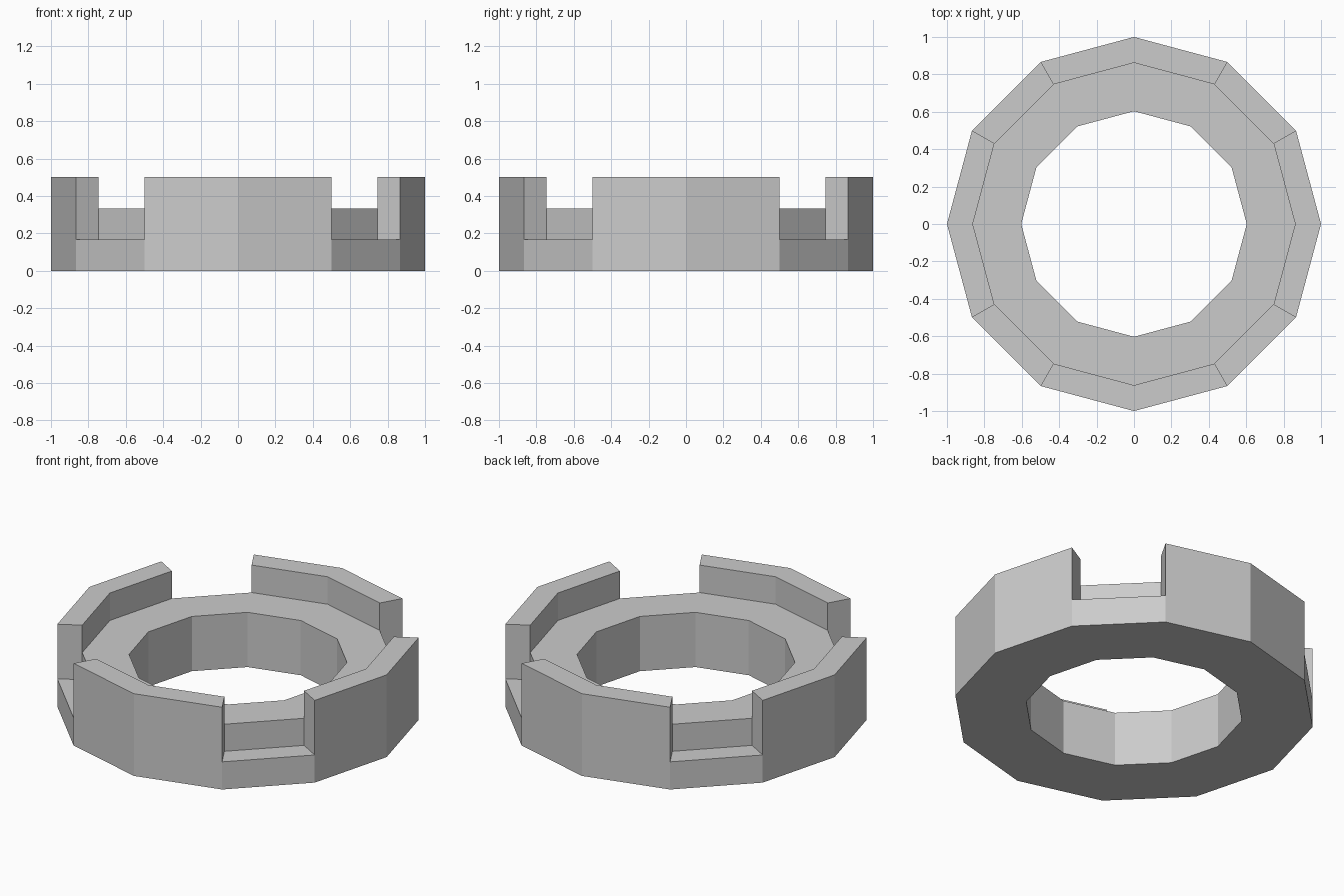
import bpy, bmesh
from math import cos, sin, radians

if "Cube" in bpy.data.objects:
    bpy.data.objects.remove(bpy.data.objects["Cube"])

SIDES = 12
R_OUT, R_RIM, R_HOLE = 1.0, 0.862, 0.603
Z_NOTCH, Z_LEDGE, Z_TOP = 0.168, 0.333, 0.5

bm = bmesh.new()
cache = {}


def vert(i, r, z):
    key = (i % SIDES, r, z)
    if key not in cache:
        a = radians(360 / SIDES * i)
        cache[key] = bm.verts.new((r * cos(a), r * sin(a), z))
    return cache[key]


def face(*points):
    bm.faces.new([vert(*p) for p in points])


def strip(i, profile):
    """Sweep a radial profile across one side of the ring."""
    for (r0, z0), (r1, z1) in zip(profile, profile[1:]):
        face((i, r0, z0), (i + 1, r0, z0), (i + 1, r1, z1), (i, r1, z1))


for i in range(SIDES):
    # ledge, hole wall and underside
    strip(i, [(R_RIM, Z_LEDGE), (R_HOLE, Z_LEDGE), (R_HOLE, 0), (R_OUT, 0)])
    if i % 3 == 1:
        # open notch with its two end walls
        strip(i, [(R_OUT, 0), (R_OUT, Z_NOTCH), (R_RIM, Z_NOTCH), (R_RIM, Z_LEDGE)])
        for j in (i, i + 1):
            face((j, R_OUT, Z_NOTCH), (j, R_OUT, Z_TOP), (j, R_RIM, Z_TOP),
                 (j, R_RIM, Z_LEDGE), (j, R_RIM, Z_NOTCH))
    else:
        # raised rim wall; its outer face shares the notch corner vertex
        start = [(i, R_OUT, Z_NOTCH)] if i % 3 == 2 else []
        end = [(i + 1, R_OUT, Z_NOTCH)] if i % 3 == 0 else []
        face((i, R_OUT, 0), (i + 1, R_OUT, 0), *end,
             (i + 1, R_OUT, Z_TOP), (i, R_OUT, Z_TOP), *start)
        strip(i, [(R_OUT, Z_TOP), (R_RIM, Z_TOP), (R_RIM, Z_LEDGE)])

bmesh.ops.recalc_face_normals(bm, faces=bm.faces)
mesh = bpy.data.meshes.new("notched_ring")
bm.to_mesh(mesh)
bm.free()
bpy.context.collection.objects.link(bpy.data.objects.new("notched_ring", mesh))
